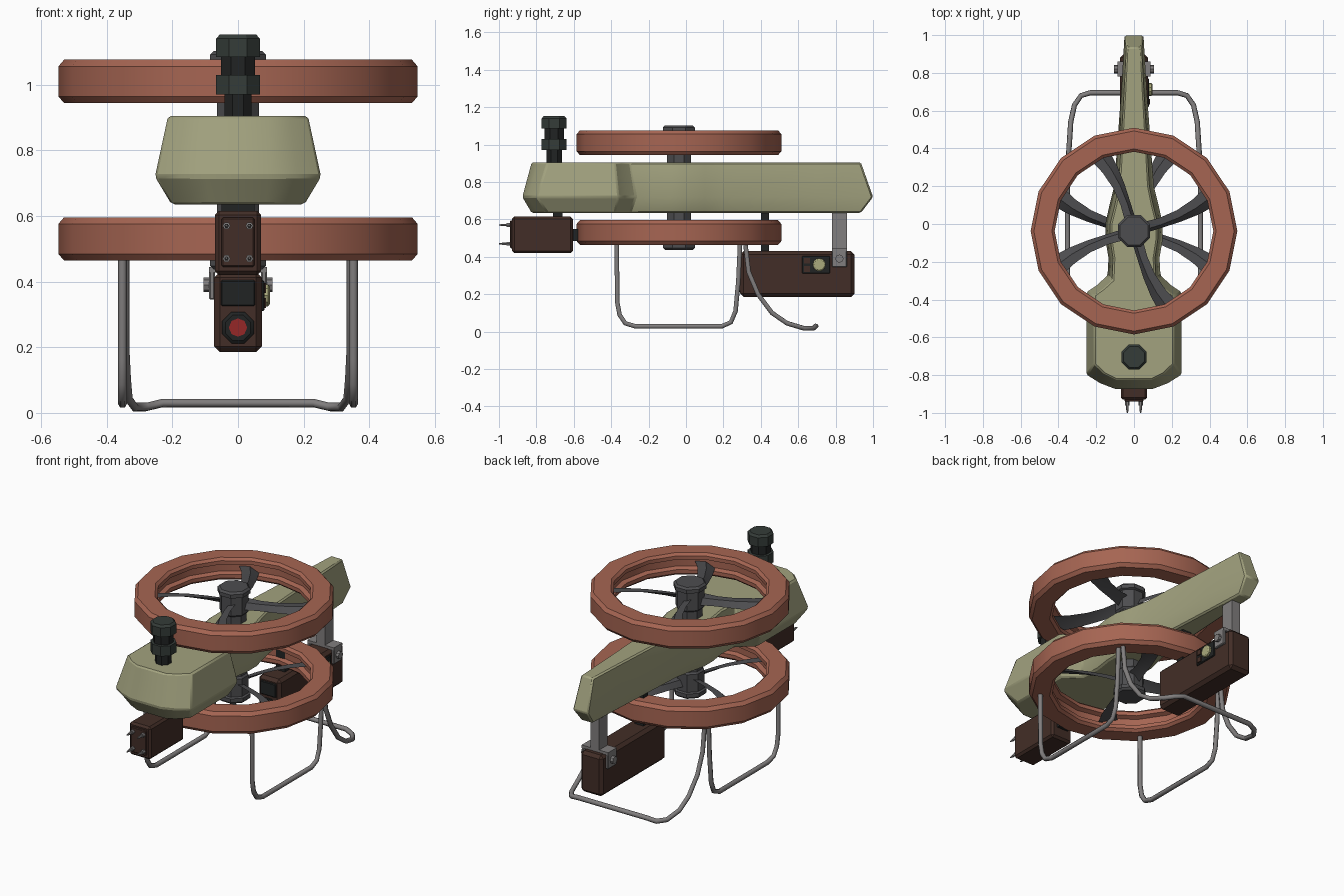
import bpy, bmesh
from math import pi, sin, cos, radians
from mathutils import Vector

if "Cube" in bpy.data.objects:
    bpy.data.objects.remove(bpy.data.objects["Cube"])


def material(name, rgb):
    m = bpy.data.materials.new(name)
    m.diffuse_color = (*rgb, 1)
    m.use_nodes = True
    m.node_tree.nodes["Principled BSDF"].inputs["Base Color"].default_value = m.diffuse_color
    return m


OLIVE = material("olive_paint", (0.36, 0.36, 0.21))
RUST = material("rust_red", (0.38, 0.13, 0.085))
BROWN = material("dark_brown", (0.055, 0.027, 0.02))
BLACK = material("black", (0.015, 0.017, 0.017))
DARK = material("dark_grey", (0.075, 0.075, 0.08))
STEEL = material("steel", (0.22, 0.21, 0.21))
GREEN = material("sensor_housing", (0.035, 0.045, 0.04))
YELLOW = material("pale_lens", (0.4, 0.4, 0.2))
RED = material("red_lens", (0.3, 0.02, 0.02))


def finish(name, bm, mat, bevel=0, smooth=None):
    bmesh.ops.recalc_face_normals(bm, faces=bm.faces)
    me = bpy.data.meshes.new(name)
    bm.to_mesh(me)
    bm.free()
    me.materials.append(mat)
    ob = bpy.data.objects.new(name, me)
    bpy.context.collection.objects.link(ob)
    if bevel:
        b = ob.modifiers.new("bevel", "BEVEL")
        b.width, b.segments, b.limit_method = bevel, 1, "ANGLE"
        b.angle_limit = radians(35)
    if smooth:
        bpy.ops.object.select_all(action="DESELECT")
        ob.select_set(True)
        bpy.context.view_layer.objects.active = ob
        bpy.ops.object.shade_smooth_by_angle(angle=radians(smooth))
    return ob


def box(name, lo, hi, mat, bevel=0):
    bm = bmesh.new()
    bmesh.ops.create_cube(bm, size=1)
    for v in bm.verts:
        v.co = [(a + b) / 2 + c * (b - a) for a, b, c in zip(lo, hi, v.co)]
    return finish(name, bm, mat, bevel)


def lathe(name, profile, centre, mat, sides=8, axis="Z", closed=False, phase=0.0):
    """Spin (radius, height) points; open profiles get end caps."""
    bm = bmesh.new()
    rings = []
    for r, h in profile:
        ring = []
        for i in range(sides):
            a = phase + 2 * pi * i / sides
            p = {"Z": (r * cos(a), r * sin(a), h), "X": (h, r * cos(a), r * sin(a)),
                 "Y": (r * cos(a), h, r * sin(a))}[axis]
            ring.append(bm.verts.new(Vector(centre) + Vector(p)))
        rings.append(ring)
    n = len(rings)
    for k in range(n if closed else n - 1):
        a, b = rings[k], rings[(k + 1) % n]
        for i in range(sides):
            j = (i + 1) % sides
            bm.faces.new((a[i], a[j], b[j], b[i]))
    if not closed:
        bm.faces.new(rings[0])
        bm.faces.new(rings[-1])
    return finish(name, bm, mat, smooth=30)


def tube(name, pts, radius, mat):
    cu = bpy.data.curves.new(name, "CURVE")
    cu.dimensions = "3D"
    cu.bevel_depth, cu.bevel_resolution, cu.use_fill_caps = radius, 1, True
    sp = cu.splines.new("POLY")
    sp.points.add(len(pts) - 1)
    for p, co in zip(sp.points, pts):
        p.co = (*co, 1)
    cu.materials.append(mat)
    ob = bpy.data.objects.new(name, cu)
    bpy.context.collection.objects.link(ob)
    return ob


# Fuselage: stations of (x, y) at the widest level and at the top edge
stations = [((.10, -.875), (.09, -.825)), ((.18, -.845), (.16, -.79)), ((.253, -.80), (.213, -.74)),
            ((.253, -.36), (.213, -.38)), ((.20, -.325), (.165, -.345)), ((.14, -.27), (.115, -.30)),
            ((.135, -.18), (.11, -.18)), ((.152, -.08), (.125, -.08)), ((.152, 0), (.125, 0)),
            ((.13, .10), (.10, .10)), ((.105, .20), (.08, .20)),
            ((.068, .70), (.052, .70)), ((.05, 1.0), (.04, .935))]
bm = bmesh.new()
rows = []
for (xm, ym), (xt, yt) in stations:
    half = [(xt * .95, yt, .635), (xm, ym, .72), (xt, yt, .905)]
    loop = half + [(-x, y, z) for x, y, z in reversed(half)]
    rows.append([bm.verts.new(p) for p in loop])
for a, b in zip(rows, rows[1:]):
    for i in range(6):
        j = (i + 1) % 6
        bm.faces.new((a[i], a[j], b[j], b[i]))
for r in (rows[0], rows[-1]):
    bm.faces.new((r[0], r[1], r[4], r[5]))
    bm.faces.new((r[1], r[2], r[3], r[4]))
finish("fuselage", bm, OLIVE, bevel=.008, smooth=32)


# Ducted rotors: ring, hub and four curved blades, counter-rotating
def rotor(label, zc, flip):
    c = (0, -.0375, zc)
    lathe(label + "_duct_ring",
          [(.53, -.066), (.547, -.046), (.547, .046), (.53, .066), (.435, .066), (.42, .052),
           (.42, .03), (.445, .02), (.445, -.02), (.42, -.03), (.42, -.052), (.435, -.066)],
          c, RUST, 16, closed=True)
    hub = [(.07, -.11), (.07, -.06), (.08, -.05), (.08, .055), (.092, .06), (.092, .082), (.08, .093)]
    lathe(label + "_rotor_hub", [(r, h * flip) for r, h in hub], c, DARK, 8, phase=pi / 8)
    bm = bmesh.new()
    for k in range(4):
        base = radians(21 + 90 * k) * flip
        secs = []
        for r, sweep, chord, pitch in ((.06, -6, .075, 40), (.15, -5, .065, 34), (.25, -3, .072, 27),
                                       (.35, 0, .092, 21), (.435, 3, .115, 17)):
            a = base + radians(sweep) * flip
            rad, tan = Vector((cos(a), sin(a), 0)), Vector((-sin(a), cos(a), 0))
            pt = radians(pitch) * flip
            along = tan * cos(pt) + Vector((0, 0, sin(pt)))
            up = Vector((0, 0, cos(pt))) - tan * sin(pt)
            o = Vector(c) + rad * r
            secs.append([bm.verts.new(o + along * u * chord / 2 + up * w)
                         for u, w in ((-1, -.006), (0, .012), (1, -.006), (0, -.002))])
        for a, b in zip(secs, secs[1:]):
            for i in range(4):
                j = (i + 1) % 4
                bm.faces.new((a[i], a[j], b[j], b[i]))
        bm.faces.new(secs[0])
        bm.faces.new(secs[-1])
    finish(label + "_rotor_blades", bm, DARK, smooth=35)


rotor("upper", 1.01, 1)
rotor("lower", .53, -1)

# Sensor turret on the nose
lathe("turret_stem", [(.045, .89), (.045, .98)], (0, -.705, 0), BLACK, 8, phase=pi / 8)
lathe("turret_base", [(.072, .97), (.072, 1.03)], (0, -.705, 0), GREEN, 8, phase=pi / 8)
lathe("turret_window", [(.056, 1.03), (.056, 1.09)], (0, -.705, 0), BLACK, 8, phase=pi / 8)
lathe("turret_head", [(.072, 1.085), (.072, 1.14), (.06, 1.153)], (0, -.705, 0), GREEN, 8, phase=pi / 8)

# Chin box with four front pins
box("chin_box", (-.07, -.93, .42), (.07, -.605, .615), BROWN, .012)
box("chin_box_mount", (-.05, -.71, .60), (.05, -.66, .65), BLACK)
box("chin_box_plug", (-.035, -.61, .485), (.035, -.56, .55), BLACK)
box("chin_box_panel", (-.05, -.94, .445), (.05, -.925, .595), BROWN, .004)
for x in (-.035, .035):
    for z in (.47, .57):
        lathe("chin_pin", [(.012, -.96), (.012, -.955), (.012, -.935)], (x, 0, z), STEEL, 6, "Y")
        lathe("chin_pin_tip", [(.003, -1.0), (.007, -.98), (.007, -.955)], (x, 0, z), STEEL, 6, "Y")

# Tail equipment box, its mounts and lenses
box("tail_box", (-.073, .29, .185), (.073, .90, .43), BROWN, .018)
box("tail_box_front_post", (-.03, .40, .42), (.03, .445, .65), BLACK)
box("tail_box_window", (-.052, .282, .325), (.052, .30, .405), BLACK, .004)
lathe("tail_box_lens", [(.052, .30), (.052, .278), (.042, .27)], (0, 0, .26), BLACK, 8, "Y", phase=pi / 8)
lathe("tail_box_lens_core", [(.028, .275), (.028, .266)], (0, 0, .26), RED, 8, "Y")
box("side_panel", (.06, .62, .31), (.08, .77, .405), BLACK, .004)
lathe("side_panel_lens", [(.035, .075), (.035, .092), (.028, .097)], (0, .712, .358), YELLOW, 10, "X")
for z in (.335, .38):
    box("side_panel_button", (.07, .632, z - .015), (.086, .662, z + .015), BROWN)
box("tail_bracket_post", (-.028, .78, .43), (.028, .86, .66), STEEL)
box("tail_bracket_strap", (-.088, .78, .428), (.088, .86, .445), STEEL)
for s, side in ((1, "right"), (-1, "left")):
    x = sorted((s * .07, s * .088))
    box("tail_bracket_flap_" + side, (x[0], .78, .345), (x[1], .86, .44), STEEL, .004)
    lathe("tail_bracket_bolt_" + side, [(.022, s * .08), (.022, s * .105)], (0, .82, .39), STEEL, 8, "X")

# Landing skids on both sides
skid = [(-.37, .49), (-.368, .16), (-.355, .09), (-.325, .045), (-.27, .028), (.19, .028),
        (.24, .05), (.265, .11), (.28, .27), (.29, .49)]
for s, side in ((1, "right"), (-1, "left")):
    tube("landing_skid_" + side, [(s * .352, y, z) for y, z in skid], .014, STEEL)

# Rear landing loop
loop = [(.345, .315, .49), (.345, .335, .32), (.345, .385, .20), (.34, .46, .10), (.335, .54, .045),
        (.315, .63, .018), (.28, .68, .018), (.23, .695, .03)]
tube("rear_landing_loop", loop + [(-x, y, z) for x, y, z in reversed(loop)], .014, STEEL)
